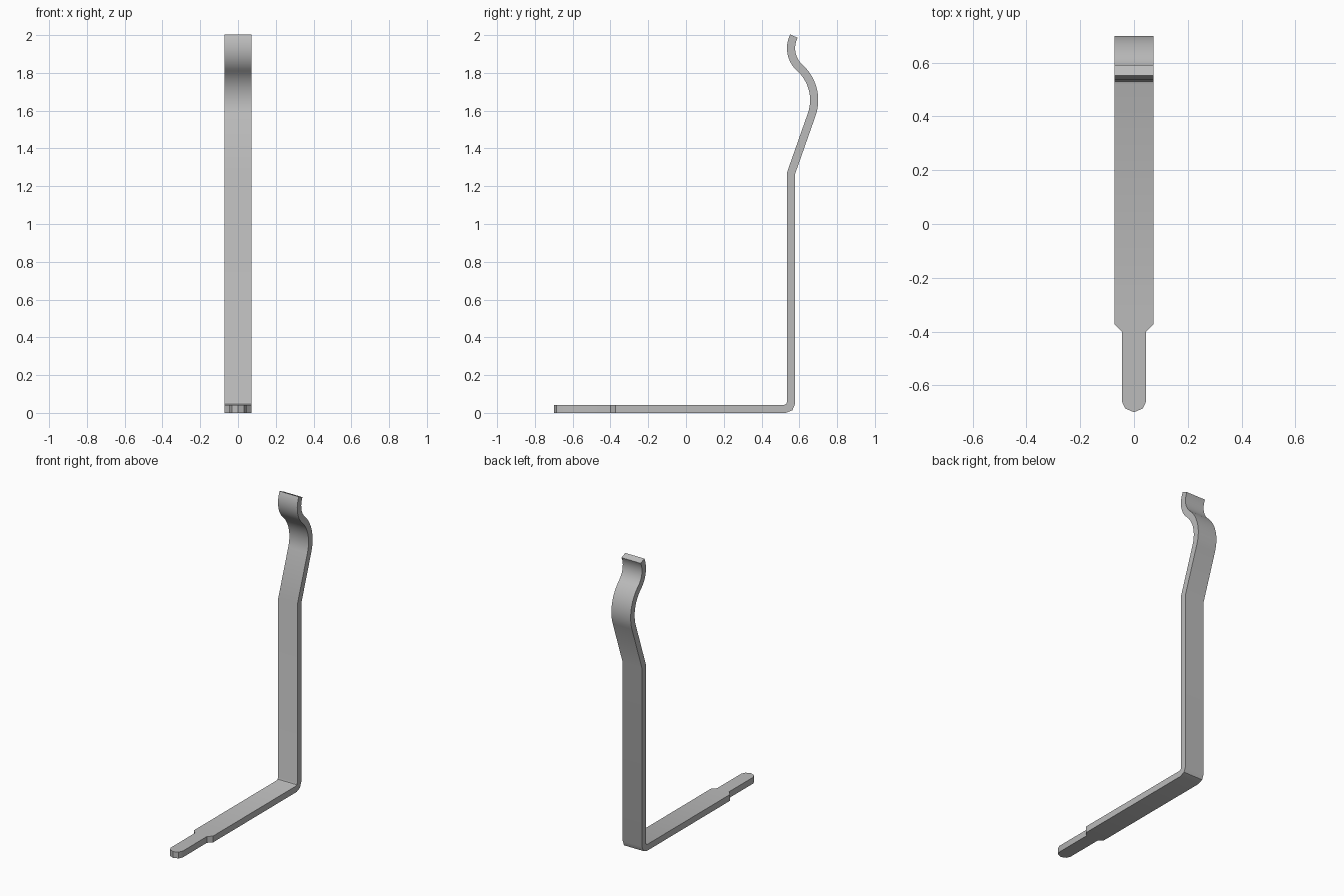
import bpy, bmesh, math
from mathutils import Vector

cube = bpy.data.objects.get("Cube")
if cube:
    bpy.data.objects.remove(cube, do_unlink=True)

THICK = 0.043
HALF_WIDTH = 0.0725


def arc(centre, radius, start, end, steps):
    """Points (y, z) on an arc, angles in degrees."""
    points = []
    for i in range(steps + 1):
        a = math.radians(start + (end - start) * i / steps)
        points.append(Vector((centre[0] + radius * math.cos(a),
                              centre[1] + radius * math.sin(a))))
    return points


# Tongue and shoulders: (y, half width) from the rounded tip backwards
foot = [(-0.7, 0), (-0.686, 0.033), (-0.66, 0.045), (-0.4, 0.045), (-0.372, HALF_WIDTH)]
path = [Vector((y, THICK / 2)) for y, _ in foot]
widths = [w for _, w in foot]

# Folded corner, upright, lean, bulge and the curled lip
path += arc((0.5245, 0.0535), 0.032, -90, 0, 2)
path.append(Vector((0.5565, 1.27)))
path += arc((0.4485, 1.656), 0.23, -19.6, 48, 14)
join = path[-1]
lip = join + Vector((math.cos(math.radians(48)), math.sin(math.radians(48)))) * 0.14
path += arc(lip, 0.14, 228, 153, 12)[1:]
widths += [HALF_WIDTH] * (len(path) - len(widths))

# Sweep a rectangular section along the path with mitred bends
bm = bmesh.new()
rings = []
for i, p in enumerate(path):
    before = (p - path[i - 1]).normalized() if i else None
    after = (path[i + 1] - p).normalized() if i < len(path) - 1 else before
    before = before or after
    tangent = (before + after).normalized()
    offset = Vector((-tangent.y, tangent.x)) * (THICK / 2 / tangent.dot(after))
    corners = [(-1, -1), (1, -1), (1, 1), (-1, 1)]
    rings.append([bm.verts.new((sx * widths[i], *(p + offset * s))) for sx, s in corners])
for a, b in zip(rings, rings[1:]):
    for k in range(4):
        n = (k + 1) % 4
        bm.faces.new((a[k], a[n], b[n], b[k]))
bm.faces.new(rings[-1])
bmesh.ops.remove_doubles(bm, verts=bm.verts, dist=0.0001)
bmesh.ops.recalc_face_normals(bm, faces=bm.faces)

mesh = bpy.data.meshes.new("bent_strip")
bm.to_mesh(mesh)
bm.free()
strip = bpy.data.objects.new("bent_strip", mesh)
bpy.context.collection.objects.link(strip)

# Plain grey metal
grey = bpy.data.materials.new("grey_metal")
grey.use_nodes = True
colour = (0.5, 0.5, 0.5, 1)
grey.diffuse_color = colour
grey.node_tree.nodes["Principled BSDF"].inputs["Base Color"].default_value = colour
mesh.materials.append(grey)

bpy.context.view_layer.objects.active = strip
strip.select_set(True)
bpy.ops.object.shade_smooth_by_angle(angle=math.radians(30))
